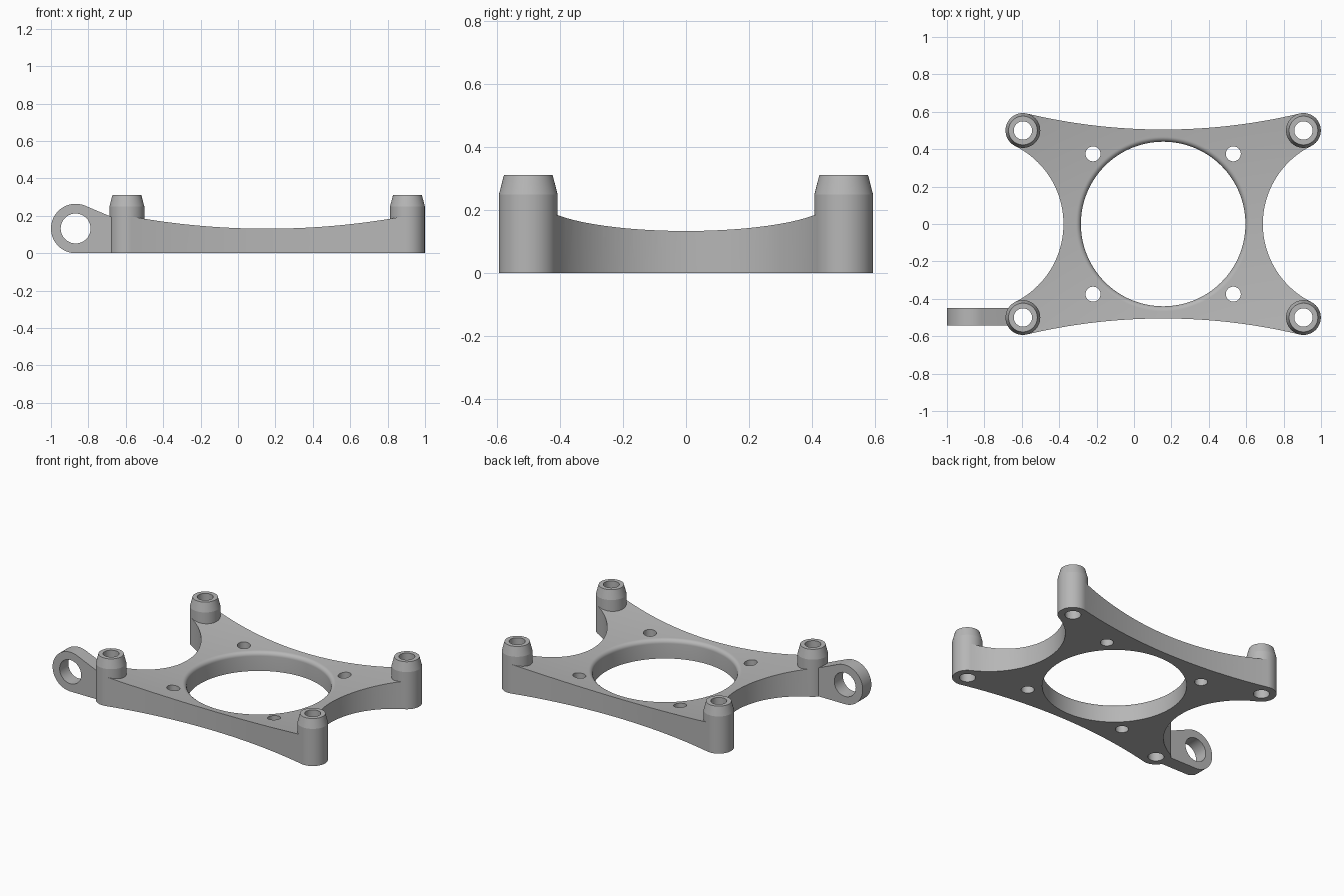
import bpy, bmesh
from math import sin, cos, pi, atan2, tau
from mathutils import Matrix, Vector

if "Cube" in bpy.data.objects:
    bpy.data.objects.remove(bpy.data.objects["Cube"])

CX = 0.156                      # plate centre in x
PX, PY, PR = 0.75, 0.5, 0.093   # post offsets and radius
HOLE = 0.44                     # central opening radius

grey = bpy.data.materials.new("satin grey")
grey.use_nodes = True
grey.diffuse_color = (0.47, 0.47, 0.47, 1)
grey.node_tree.nodes["Principled BSDF"].inputs["Base Color"].default_value = grey.diffuse_color


def make(name, bm):
    bmesh.ops.recalc_face_normals(bm, faces=bm.faces)
    mesh = bpy.data.meshes.new(name)
    bm.to_mesh(mesh)
    bm.free()
    mesh.materials.append(grey)
    ob = bpy.data.objects.new(name, mesh)
    bpy.context.collection.objects.link(ob)
    return ob


def prism(name, points, offset):
    """Extrude a closed 3D outline."""
    bm = bmesh.new()
    face = bm.faces.new([bm.verts.new(p) for p in points])
    new = bmesh.ops.extrude_face_region(bm, geom=[face])["geom"]
    bmesh.ops.translate(bm, vec=offset, verts=[v for v in new if isinstance(v, bmesh.types.BMVert)])
    return make(name, bm)


def lathe(name, profile, x, y, steps):
    """Spin an (r, z) profile that starts and ends on the axis."""
    bm = bmesh.new()
    vs = [bm.verts.new((r, 0, z)) for r, z in profile]
    es = [bm.edges.new(pair) for pair in zip(vs, vs[1:])]
    bmesh.ops.spin(bm, geom=vs + es, cent=(0, 0, 0), axis=(0, 0, 1), angle=tau, steps=steps)
    bmesh.ops.remove_doubles(bm, verts=bm.verts, dist=1e-5)
    bmesh.ops.translate(bm, vec=(x, y, 0), verts=bm.verts)
    return make(name, bm)


def rod(name, x, y, r):
    return lathe(name, [(0, -0.2), (r, -0.2), (r, 0.5), (0, 0.5)], x, y, 48)


def combine(target, tool, operation):
    """Boolean the tool into the target, then discard the tool."""
    tool.hide_render = True
    mod = target.modifiers.new(operation, 'BOOLEAN')
    mod.operation, mod.solver, mod.object = operation, 'EXACT', tool
    bpy.context.view_layer.update()
    graph = bpy.context.evaluated_depsgraph_get()
    mesh = bpy.data.meshes.new_from_object(target.evaluated_get(graph))
    target.modifiers.clear()
    target.data = mesh
    bpy.data.objects.remove(tool)


def arc(centre, radius, a, b, n):
    return [centre + radius * Vector((cos(a + (b - a) * i / n), sin(a + (b - a) * i / n)))
            for i in range(n + 1)]


# Plate outline: four concave arcs, each tangent to two posts
def tangent_arc(reach, along, across, n):
    """Points of the arc in (outward, sideways) coordinates."""
    d = along - reach
    radius = (d * d + across * across - PR * PR) / (2 * (PR + d))
    centre = Vector((reach + radius, 0))
    half = atan2(across, centre.x - along)
    return arc(centre, radius, pi + half, pi - half, n)


side = tangent_arc(0.533, PX, PY, 48)
front = tangent_arc(0.505, PY, PX, 40)
outline = []
outline += [(p.x, p.y) for p in side]
outline += [(-p.y, p.x) for p in front]
outline += [(-p.x, -p.y) for p in side]
outline += [(p.y, -p.x) for p in front]
bracket = prism("bracket", [(CX + x, y, 0) for x, y in outline], (0, 0, 0.35))


# Dished top and filleted central opening
def dish(r):
    return 0.104 + 0.105 * r * r


lip = 0.028
profile = [(0, -0.3), (HOLE, -0.3)]
for i in range(9):
    a = pi / 2 * i / 8
    r = HOLE + lip * (1 - cos(a))
    profile.append((r, dish(HOLE + lip) - lip * (1 - sin(a))))
for i in range(1, 17):
    r = HOLE + lip + 0.04 * i
    profile.append((r, dish(r)))
profile += [(profile[-1][0], 0.7), (0, 0.7)]
combine(bracket, lathe("dish_cutter", profile, CX, 0, 128), 'DIFFERENCE')

# Corner posts with tapered tips
corners = [(sx, sy) for sx in (-1, 1) for sy in (-1, 1)]
for sx, sy in corners:
    post = lathe("post", [(0, 0), (PR, 0), (PR, 0.25), (0.077, 0.312), (0, 0.312)],
                 CX + sx * PX, sy * PY, 48)
    combine(bracket, post, 'UNION')

# Side lug: rounded eye with a flat base and a sloping top
eye, R = Vector((-0.868, 0.132)), 0.132
lug_outline = [Vector((-0.655, 0))] + list(reversed(arc(eye, R, pi * 0.375, pi * 1.5, 40)))
lug_outline.append(Vector((-0.655, 0.185)))
lug = prism("lug", [(p.x, -0.542, p.y) for p in lug_outline], (0, 0.092, 0))
eye_hole = rod("eye_cutter", 0, 0, 0.08)
eye_hole.data.transform(Matrix.Translation((eye.x, -0.35, eye.y)) @ Matrix.Rotation(pi / 2, 4, 'X'))
combine(lug, eye_hole, 'DIFFERENCE')
combine(bracket, lug, 'UNION')

# Post bores and screw holes
for sx, sy in corners:
    combine(bracket, rod("bore", CX + sx * PX, sy * PY, 0.049), 'DIFFERENCE')
    combine(bracket, rod("screw_hole", CX + sx * 0.375, sy * 0.375, 0.04), 'DIFFERENCE')

# Smooth curved walls, keep edges crisp
bpy.ops.object.select_all(action='DESELECT')
bracket.select_set(True)
bpy.context.view_layer.objects.active = bracket
bpy.ops.object.shade_smooth_by_angle(angle=pi / 15)
